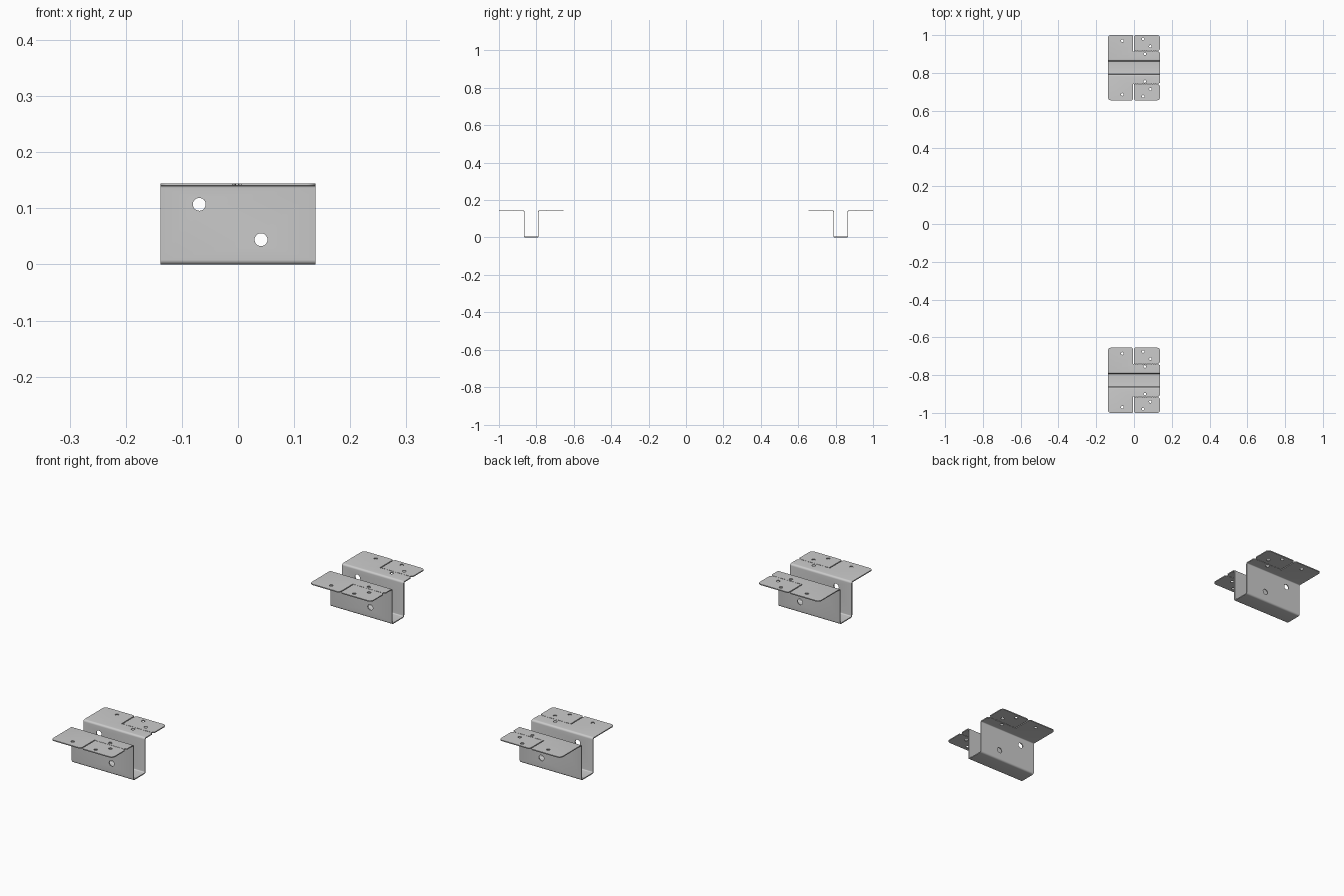
import bpy, bmesh, math

if "Cube" in bpy.data.objects:
    bpy.data.objects.remove(bpy.data.objects["Cube"])

T, RI = 0.004, 0.004            # sheet thickness, inner bend radius
RO = RI + T
W, H = 0.0395, 0.1445           # channel half width, height
L, D = 0.138, 0.1725            # half length (x), half depth (y)
FOLD = 0.088                    # tab fold line distance from bracket centre
CY = 1 - D                      # bracket centre


def arc(cy, cz, r, a0, a1, n=6):
    return [(cy + r * math.cos(math.radians(a0 + (a1 - a0) * i / n)),
             cz + r * math.sin(math.radians(a0 + (a1 - a0) * i / n))) for i in range(n + 1)]


def prism(bm, pts, place):
    """Solid from a 2D outline; place(u, v, end) gives the 3D position."""
    a = [bm.verts.new(place(u, v, 0)) for u, v in pts]
    b = [bm.verts.new(place(u, v, 1)) for u, v in pts]
    n = len(pts)
    bm.faces.new(a)
    bm.faces.new(b[::-1])
    for i in range(n):
        bm.faces.new((a[i], b[i], b[(i + 1) % n], a[(i + 1) % n]))


def make_object(name, bm):
    bmesh.ops.recalc_face_normals(bm, faces=bm.faces)
    me = bpy.data.meshes.new(name)
    bm.to_mesh(me)
    bm.free()
    ob = bpy.data.objects.new(name, me)
    bpy.context.collection.objects.link(ob)
    return ob


# bent sheet: hat profile swept along x
top_c, bot_c = (W + RI, H - RO), (W - RO, RO)
upper = [(D, H)] + arc(*top_c, RO, 90, 180) + arc(*bot_c, RI, 0, -90)
lower = [(D, H - T)] + arc(*top_c, RI, 90, 180) + arc(*bot_c, RO, 0, -90)
upper += [(-y, z) for y, z in upper[::-1]]
lower += [(-y, z) for y, z in lower[::-1]]
bm = bmesh.new()
prism(bm, upper + lower[::-1], lambda y, z, e: (L * (2 * e - 1), y, z))
corners = [e for e in bm.edges if all(abs(abs(v.co.y) - D) < 1e-5 for v in e.verts)
           and abs(e.verts[0].co.x - e.verts[1].co.x) < 1e-5]
bmesh.ops.bevel(bm, geom=corners, offset=0.015, segments=6, profile=0.5, affect='EDGES')
bracket = make_object("front_bracket", bm)

# cutters: bolt holes, nail holes, tab slits and fold perforations
bm = bmesh.new()
for x, z in ((-0.069, 0.107), (0.041, 0.044)):
    prism(bm, arc(x, z, 0.0115, 0, 345, 23), lambda u, v, e: (u, 0.1 * (2 * e - 1), v))
through = lambda u, v, e: (u, v, H - 0.02 + 0.04 * e)
for s in (1, -1):
    for x, y in ((-0.062, 0.142), (0.048, 0.152), (0.087, 0.113), (0.058, 0.073)):
        prism(bm, arc(x, s * y, 0.007, 0, 337.5, 15), through)
    h = 0.002
    slit = [(-h, FOLD - h), (h, FOLD - h), (h, D - 0.010), (0.0035, D - 0.004), (0.008, D),
            (0.008, D + 0.01), (-0.008, D + 0.01), (-0.008, D), (-0.0035, D - 0.004), (-h, D - 0.010)]
    prism(bm, [(x - 0.002, s * y) for x, y in slit], through)
    prism(bm, arc(L, s * FOLD, 0.008, 0, 330, 11), through)
    for i in range(13):
        x = 0.005 + i * 0.0095
        prism(bm, [(x, s * FOLD - 0.0012), (x + 0.006, s * FOLD - 0.0012),
                   (x + 0.006, s * FOLD + 0.0012), (x, s * FOLD + 0.0012)], through)
cutter = make_object("cutter", bm)
cutter.hide_render = True

mod = bracket.modifiers.new("cuts", 'BOOLEAN')
mod.object, mod.operation, mod.solver = cutter, 'DIFFERENCE', 'EXACT'
bpy.context.view_layer.objects.active = bracket
bpy.ops.object.select_all(action='DESELECT')
bracket.select_set(True)
bpy.ops.object.modifier_apply(modifier=mod.name)
bpy.data.objects.remove(cutter)
bpy.ops.object.shade_smooth_by_angle(angle=math.radians(30))

# the pair of brackets
bracket.location.y = -CY
back = bracket.copy()
back.name = "back_bracket"
back.location.y = CY
bpy.context.collection.objects.link(back)
